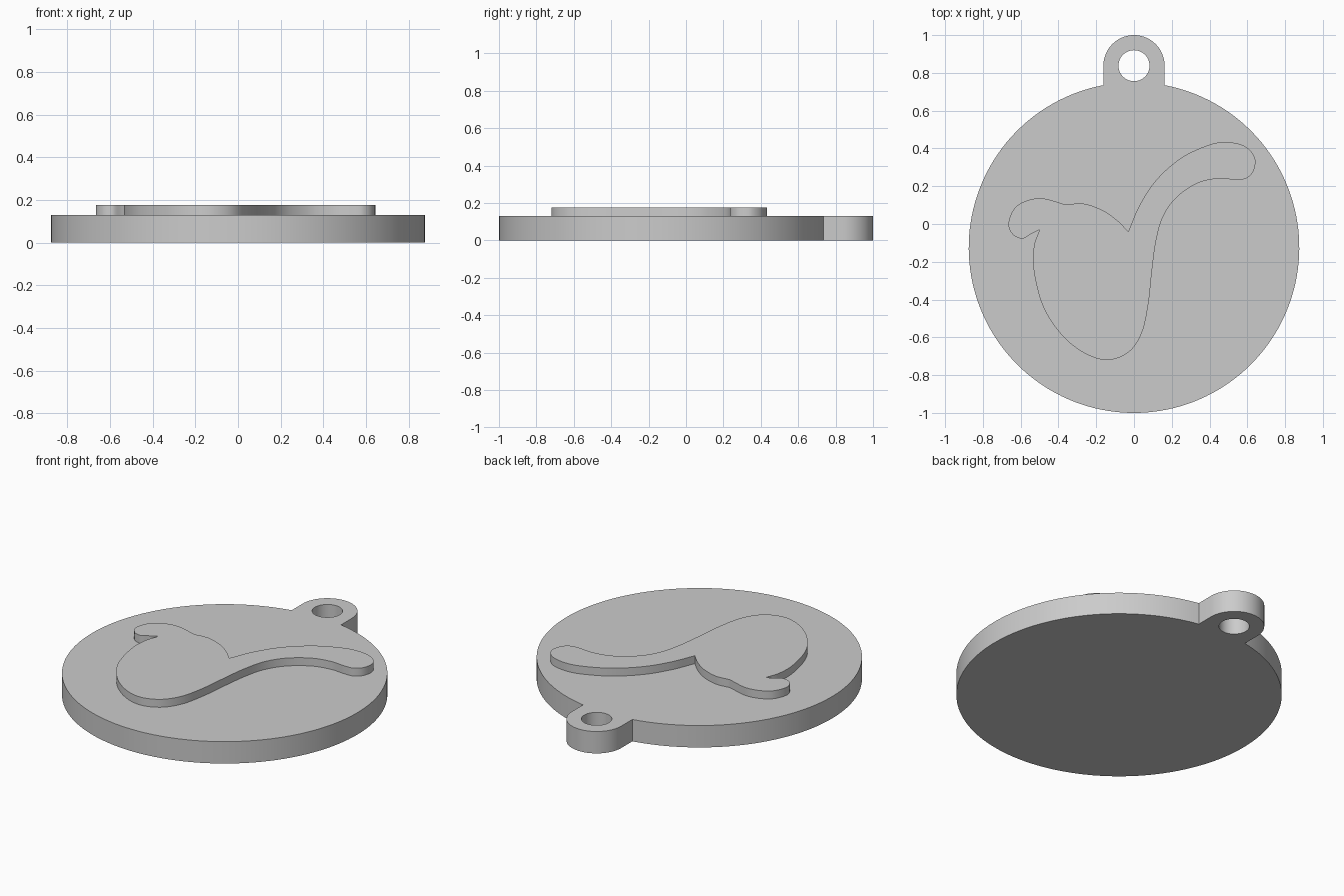
import bpy, bmesh
from math import sin, cos, pi, asin
from mathutils import Vector

if "Cube" in bpy.data.objects:
    bpy.data.objects.remove(bpy.data.objects["Cube"], do_unlink=True)

grey = bpy.data.materials.new("plain grey")
grey.use_nodes = True
COLOUR = (0.6, 0.6, 0.6, 1)
grey.diffuse_color = COLOUR
grey.node_tree.nodes["Principled BSDF"].inputs["Base Color"].default_value = COLOUR


def arc(cx, cy, r, start, end, steps):
    angles = [start + (end - start) * i / steps for i in range(steps + 1)]
    return [(cx + r * cos(a), cy + r * sin(a)) for a in angles]


def smooth_path(points, steps=8):
    """Smooth open path through the points, without its last point."""
    p = [Vector(q) for q in points]
    p = [2 * p[0] - p[1]] + p + [2 * p[-1] - p[-2]]
    path = []
    for a, b, c, d in zip(p, p[1:], p[2:], p[3:]):
        for i in range(steps):
            t = i / steps
            path.append((2 * b + (c - a) * t + (2 * a - 5 * b + 4 * c - d) * t**2
                         + (3 * b - a - 3 * c + d) * t**3) / 2)
    return path


def plate(name, loops, bottom, top):
    """Flat plate bounded by closed outlines; inner ones become holes."""
    bm = bmesh.new()
    for loop in loops:
        verts = [bm.verts.new((q[0], q[1], bottom)) for q in loop]
        for a, b in zip(verts, verts[1:] + verts[:1]):
            bm.edges.new((a, b))
    bmesh.ops.triangle_fill(bm, use_beauty=True, edges=bm.edges[:], normal=(0, 0, 1))
    result = bmesh.ops.extrude_face_region(bm, geom=bm.faces[:], use_keep_orig=True)
    raised = [g for g in result["geom"] if isinstance(g, bmesh.types.BMVert)]
    bmesh.ops.translate(bm, vec=(0, 0, top - bottom), verts=raised)
    bmesh.ops.recalc_face_normals(bm, faces=bm.faces[:])
    mesh = bpy.data.meshes.new(name)
    bm.to_mesh(mesh)
    bm.free()
    mesh.materials.append(grey)
    obj = bpy.data.objects.new(name, mesh)
    bpy.context.collection.objects.link(obj)
    bpy.ops.object.select_all(action="DESELECT")
    obj.select_set(True)
    bpy.context.view_layer.objects.active = obj
    bpy.ops.object.shade_smooth_by_angle(angle=pi / 6)
    return obj


# Round medal with a hanging tab and hole
R, TAB, TAB_Y, THICK = 0.875, 0.162, 0.838, 0.13
gap = asin(TAB / R)
disc = arc(0, -0.125, R, pi / 2 + gap, 5 * pi / 2 - gap, 144)
tab = arc(0, TAB_Y, TAB, 0, pi, 40)
hole = arc(0, TAB_Y, 0.082, 0, 2 * pi, 48)[:-1]
plate("medal_base", [disc + tab, hole], 0, THICK)

# Raised emblem: three smooth runs meeting at sharp corners
notch, pit, dip = (-0.03, -0.04), (-0.5, -0.03), (-0.36, 0.102)
long_arm_and_body = [
    notch, (0.03, 0.1), (0.12, 0.235), (0.25, 0.35), (0.4, 0.42), (0.5, 0.433),
    (0.59, 0.41), (0.64, 0.35), (0.632, 0.28), (0.59, 0.24), (0.53, 0.235),
    (0.44, 0.24), (0.33, 0.213), (0.22, 0.135), (0.15, 0.03), (0.115, -0.1),
    (0.095, -0.25), (0.075, -0.43), (0.04, -0.58), (-0.03, -0.68), (-0.14, -0.72),
    (-0.26, -0.685), (-0.38, -0.59), (-0.48, -0.44), (-0.53, -0.25),
    (-0.53, -0.12), pit]
short_arm = [
    pit, (-0.545, -0.053), (-0.59, -0.077), (-0.64, -0.057), (-0.665, 0.0),
    (-0.635, 0.08), (-0.57, 0.123), (-0.48, 0.135), dip]
shoulder = [dip, (-0.27, 0.108), (-0.17, 0.075), (-0.09, 0.02), notch]
outline = [q for run in (long_arm_and_body, short_arm, shoulder) for q in smooth_path(run)]
plate("raised_emblem", [outline], THICK - 0.01, 0.177)
